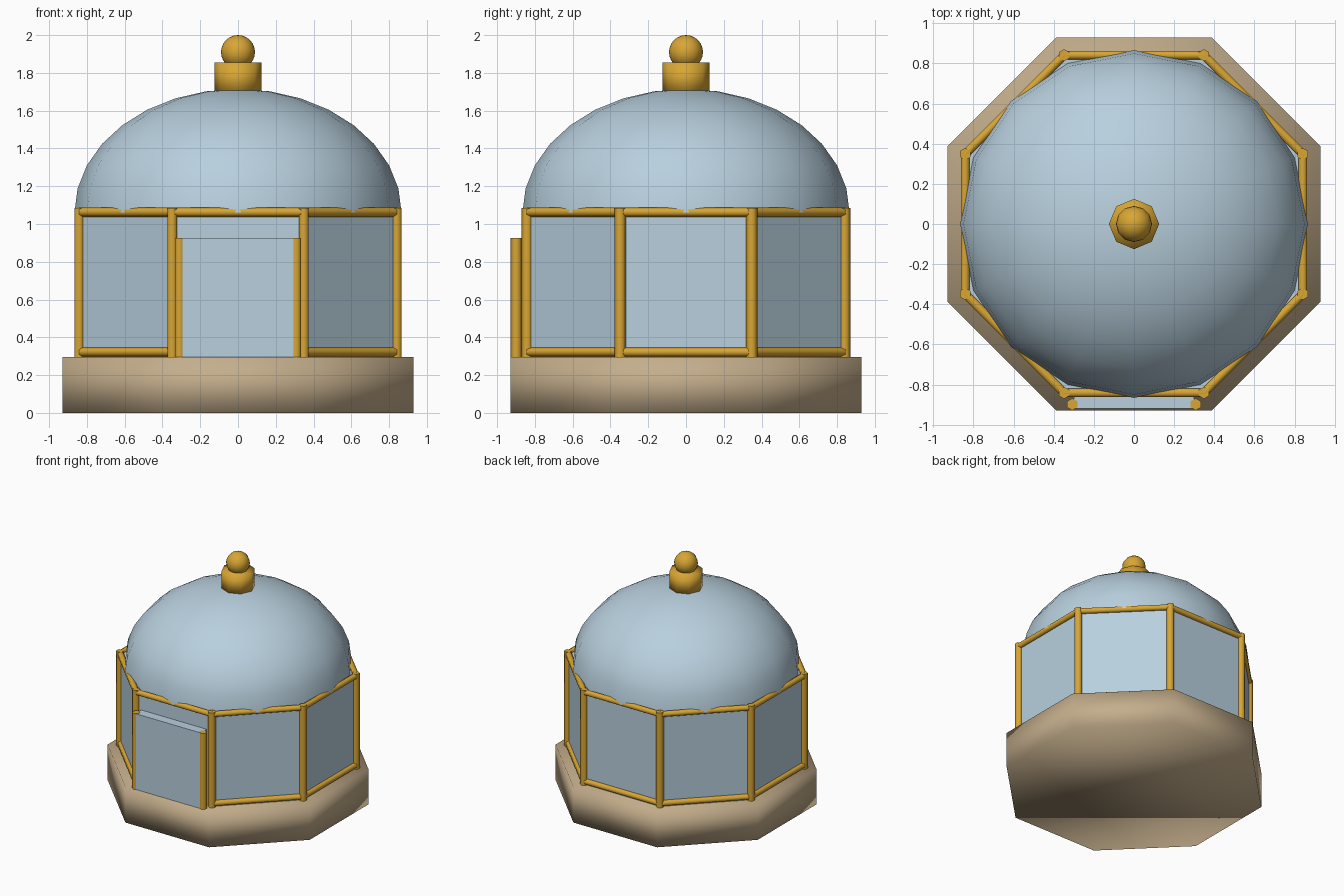
import bpy, math
from mathutils import Vector

cube = bpy.data.objects.get("Cube")
if cube:
    bpy.data.objects.remove(cube)


def material(name, rgb):
    m = bpy.data.materials.new(name)
    m.use_nodes = True
    m.diffuse_color = (*rgb, 1)
    m.node_tree.nodes["Principled BSDF"].inputs["Base Color"].default_value = (*rgb, 1)
    return m


GOLD = material("gold", (0.69, 0.38, 0.034))
GLASS = material("pale_blue_glass", (0.48, 0.63, 0.73))
STONE = material("tan_stone", (0.55, 0.42, 0.26))


def finish(name, mat, smooth=True):
    ob = bpy.context.object
    ob.name = name
    ob.data.materials.append(mat)
    if smooth:
        bpy.ops.object.shade_smooth()
    return ob


def prism(name, sides, radius, z0, z1, mat, turn=0.0, smooth=True):
    bpy.ops.mesh.primitive_cylinder_add(vertices=sides, radius=radius, depth=z1 - z0,
                                        location=(0, 0, (z0 + z1) / 2),
                                        rotation=(0, 0, turn))
    return finish(name, mat, smooth)


def bar(name, a, b, radius, sides=6):
    """Gold tube from point a to point b."""
    a, b = Vector(a), Vector(b)
    d = b - a
    bpy.ops.mesh.primitive_cylinder_add(vertices=sides, radius=radius, depth=d.length,
                                        location=(a + b) / 2,
                                        rotation=d.to_track_quat('Z', 'Y').to_euler())
    ob = finish(name, GOLD, False)
    bpy.ops.object.shade_smooth_by_angle(angle=math.radians(65))
    return ob


EIGHTH = math.pi / 4
BASE_TOP, WALL_TOP = 0.295, 1.085
WALL_R = 0.91

# Stone plinth and glazed octagonal room
prism("stone_base", 8, 0.93 / math.cos(EIGHTH / 2), 0, BASE_TOP, STONE, EIGHTH / 2)
prism("glass_walls", 8, WALL_R, BASE_TOP - 0.01, 1.065, GLASS, EIGHTH / 2, False)

# Gold frame: posts at the corners, rails along the sides
corners = [(WALL_R * math.cos((i + 0.5) * EIGHTH), WALL_R * math.sin((i + 0.5) * EIGHTH))
           for i in range(8)]
for i, p in enumerate(corners):
    q = corners[(i + 1) % 8]
    bar(f"post_{i}", (*p, BASE_TOP), (*p, WALL_TOP), 0.03)
    bar(f"top_rail_{i}", (*p, 1.063), (*q, 1.063), 0.025)
    if (p[1] + q[1]) / 2 > -0.8:      # the doorway side has no sill
        bar(f"bottom_rail_{i}", (*p, 0.322), (*q, 0.322), 0.025)

# Door slab with a gold jamb on each side
bpy.ops.mesh.primitive_cube_add(size=1, location=(0, -0.88, 0.61))
bpy.context.object.scale = (0.6, 0.08, 0.63)
finish("door_panel", GLASS, False)
for side, x in (("left", 0.308), ("right", -0.308)):
    bar(f"door_jamb_{side}", (x, -0.898, BASE_TOP), (x, -0.898, 0.927), 0.03)

# Domed roof: a half ellipse swept round the axis
SEG, RINGS = 16, 8
DOME_R, DOME_H, DOME_Z = 0.866, 0.655, 1.06
verts, faces = [], []
for k in range(RINGS):
    a = k * math.pi / 2 / RINGS
    for s in range(SEG):
        t = s * math.tau / SEG
        verts.append((DOME_R * math.cos(a) * math.cos(t),
                      DOME_R * math.cos(a) * math.sin(t),
                      DOME_Z + DOME_H * math.sin(a)))
verts.append((0, 0, DOME_Z + DOME_H))
for k in range(RINGS):
    for s in range(SEG):
        n = (s + 1) % SEG
        lo, lo_n = k * SEG + s, k * SEG + n
        if k < RINGS - 1:
            faces.append((lo, lo_n, lo_n + SEG, lo + SEG))
        else:
            faces.append((lo, lo_n, len(verts) - 1))
mesh = bpy.data.meshes.new("dome")
mesh.from_pydata(verts, [], faces)
dome = bpy.data.objects.new("dome", mesh)
bpy.context.collection.objects.link(dome)
dome.data.materials.append(GLASS)
for f in mesh.polygons:
    f.use_smooth = True

# Finial: octagonal collar with a ball
prism("finial_collar", 8, 0.125, 1.69, 1.855, GOLD)
bpy.ops.mesh.primitive_uv_sphere_add(segments=12, ring_count=12, radius=0.09,
                                     location=(0, 0, 1.91))
finish("finial_ball", GOLD)
